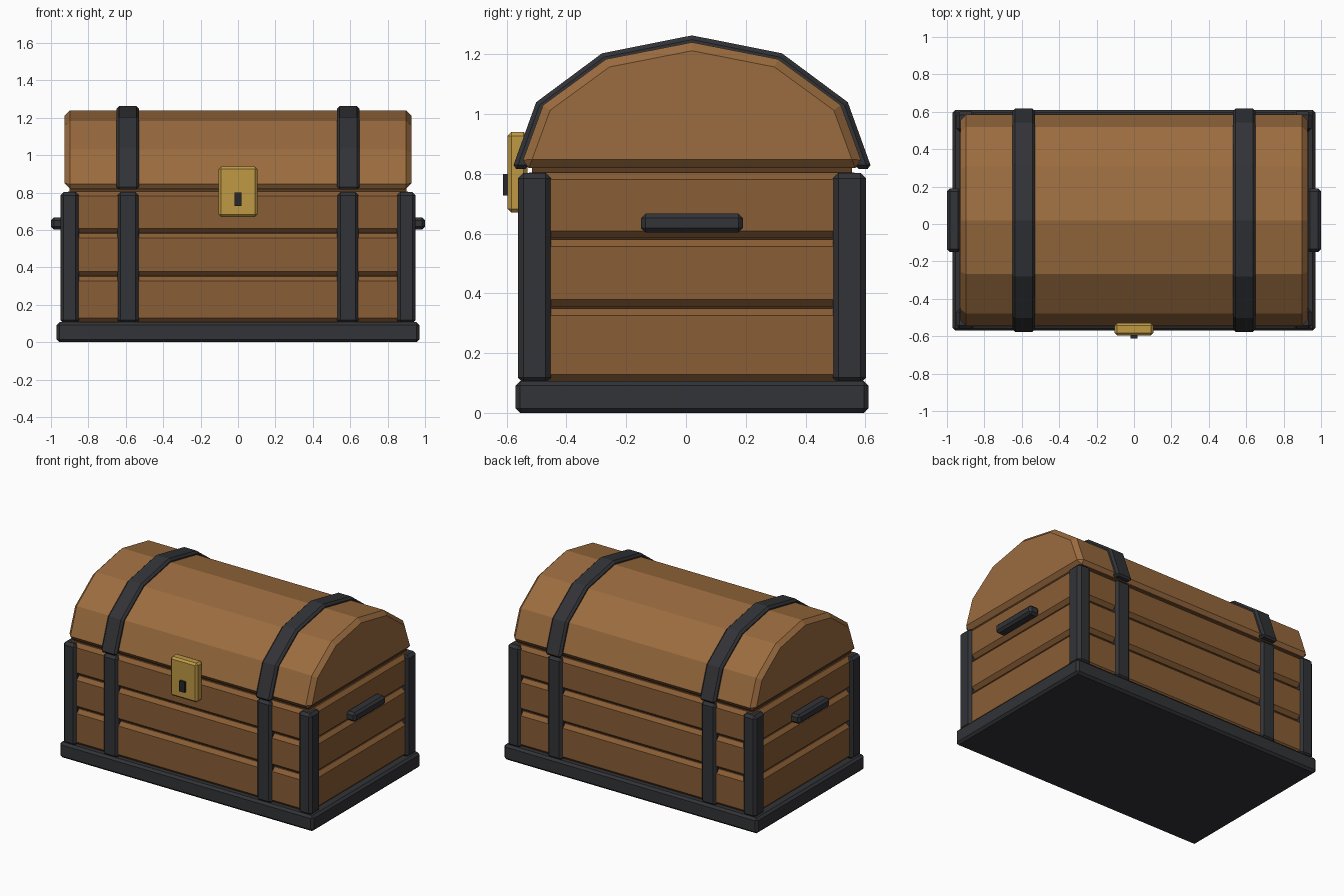
import bpy, bmesh
from math import sin, cos, pi, radians

if "Cube" in bpy.data.objects:
    bpy.data.objects.remove(bpy.data.objects["Cube"])

CY = 0.02  # depth centre of the chest body


def material(name, rgb):
    m = bpy.data.materials.new(name)
    m.diffuse_color = (*rgb, 1)
    m.use_nodes = True
    m.node_tree.nodes["Principled BSDF"].inputs["Base Color"].default_value = m.diffuse_color
    return m


LID_WOOD = material("lid_wood", (0.33, 0.15, 0.05))
WOOD = material("plank_wood", (0.25, 0.11, 0.035))
DARK_WOOD = material("dark_wood", (0.10, 0.045, 0.015))
IRON = material("iron", (0.032, 0.033, 0.038))
BLACK = material("black_iron", (0.02, 0.02, 0.024))
BRASS = material("brass", (0.52, 0.32, 0.06))


def finish(name, bm, mat, bevel):
    bmesh.ops.recalc_face_normals(bm, faces=bm.faces)
    me = bpy.data.meshes.new(name)
    bm.to_mesh(me)
    bm.free()
    me.materials.append(mat)
    ob = bpy.data.objects.new(name, me)
    bpy.context.collection.objects.link(ob)
    if bevel:
        mod = ob.modifiers.new("chamfer", 'BEVEL')
        mod.width = bevel
        mod.segments = 1
        mod.limit_method = 'ANGLE'
        mod.angle_limit = radians(40)
    return ob


def box(name, x, y, z, mat, bevel=0.0):
    bm = bmesh.new()
    bmesh.ops.create_cube(bm, size=1)
    for v in bm.verts:
        for i, (a, b) in enumerate((x, y, z)):
            v.co[i] = (a + b) / 2 + v.co[i] * (b - a)
    return finish(name, bm, mat, bevel)


def arc(ry, rz, z0=0.82):
    return [(CY + ry * cos(pi * i / 6), z0 + rz * sin(pi * i / 6)) for i in range(7)]


def extrude_x(name, profile, x0, x1, mat, bevel):
    bm = bmesh.new()
    face = bm.faces.new([bm.verts.new((x0, y, z)) for y, z in profile])
    new = bmesh.ops.extrude_face_region(bm, geom=[face])["geom"]
    bmesh.ops.translate(bm, vec=(x1 - x0, 0, 0),
                        verts=[g for g in new if isinstance(g, bmesh.types.BMVert)])
    return finish(name, bm, mat, bevel)


# Base plinth, inner core and three plank courses
box("base", (-0.97, 0.97), (CY - 0.59, CY + 0.59), (0, 0.107), IRON, 0.015)
box("inner_core", (-0.90, 0.90), (CY - 0.535, CY + 0.535), (0.09, 0.84), DARK_WOOD)
for i, z in enumerate([(0.105, 0.35), (0.355, 0.58), (0.585, 0.805)]):
    box(f"plank_course_{i + 1}", (-0.933, 0.933), (CY - 0.567, CY + 0.567), z, WOOD, 0.024)

# Faceted lid
extrude_x("lid", arc(0.575, 0.42), -0.927, 0.927, LID_WOOD, 0.028)

for sx, side in ((-1, "left"), (1, "right")):
    # Corner posts and body straps, front and back
    for sy, end in ((-1, "front"), (1, "back")):
        y = sorted((CY + sy * 0.472, CY + sy * 0.582))
        box(f"{end}_{side}_corner_post", sorted((sx * 0.85, sx * 0.95)), y,
            (0.1, 0.803), IRON, 0.018)
        y = sorted((CY + sy * 0.50, CY + sy * 0.582))
        box(f"{end}_{side}_body_strap", sorted((sx * 0.53, sx * 0.645)), y,
            (0.1, 0.803), IRON, 0.018)
    # Lid strap following the arch
    ring = arc(0.602, 0.447, 0.816) + arc(0.545, 0.40, 0.816)[::-1]
    extrude_x(f"{side}_lid_strap", ring, sx * 0.53, sx * 0.65, IRON, 0.014)
    # Side handle
    box(f"{side}_handle", sorted((sx * 0.925, sx * 1.0)), (-0.15, 0.19),
        (0.603, 0.667), IRON, 0.015)

# Lock plate and keyhole
box("lock_plate", (-0.103, 0.103), (-0.597, -0.53), (0.67, 0.94), BRASS, 0.013)
box("keyhole", (-0.02, 0.02), (-0.613, -0.57), (0.727, 0.80), BLACK)
